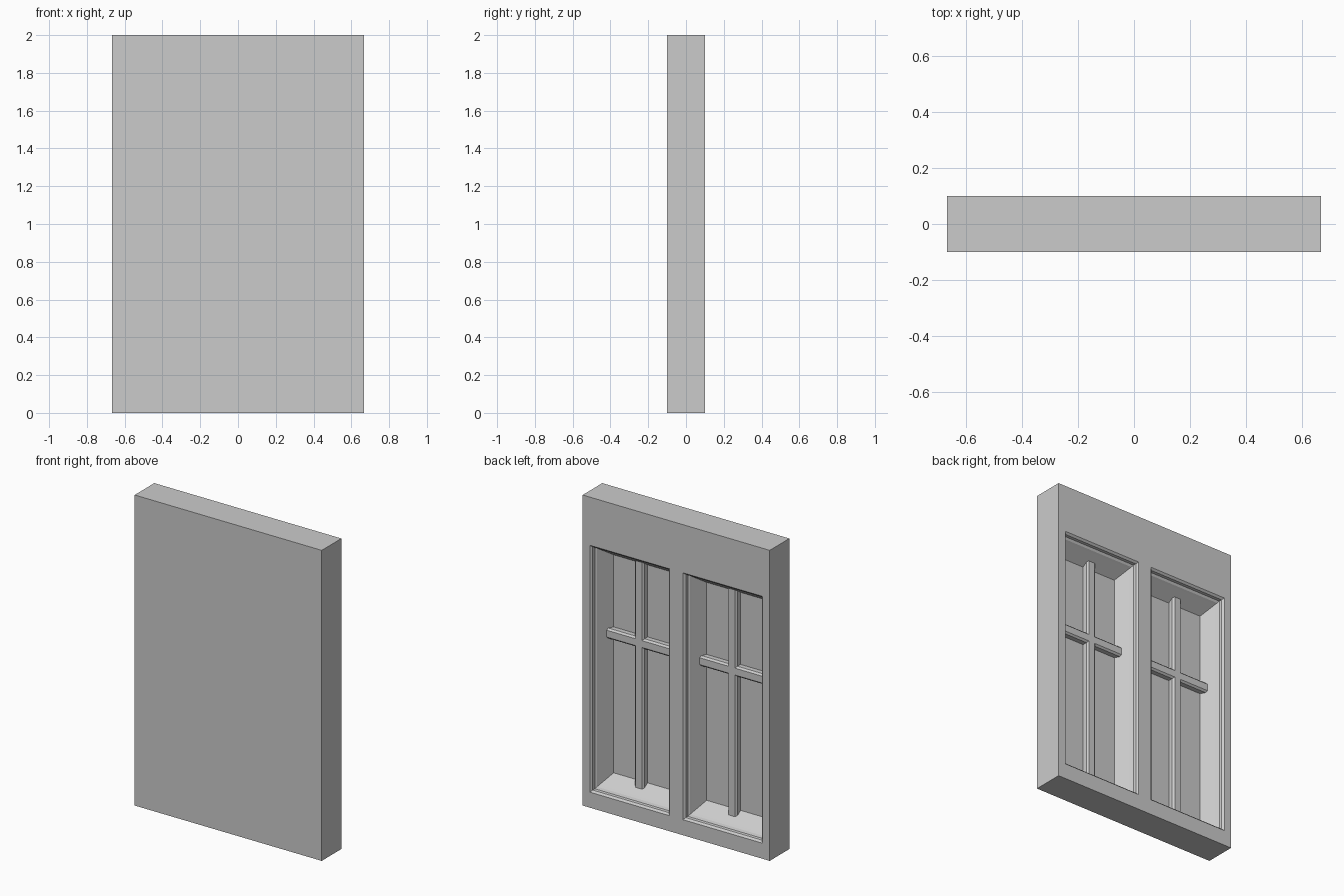
import bpy, bmesh

if "Cube" in bpy.data.objects:
    bpy.data.objects.remove(bpy.data.objects["Cube"])

W, D, H = 1.333, 0.20, 2.0         # overall slab
BACK = D / 2
X0, X1 = 0.048, 0.615              # opening extents on each side
Z0, Z1 = 0.10, 1.69
CX = (X0 + X1) / 2
BAR_Z = 1.10                       # height of the horizontal bars
BAR_FRONT, PANE = 0.093, 0.135     # depths from the back face

# opening section: depth from the back face, side inset, top/bottom inset
PROFILE = [(-0.014, -0.014, -0.014), (0.012, 0.012, 0.012), (0.030, 0.014, 0.014),
           (0.038, 0.025, 0.027), (0.050, 0.031, 0.035), (PANE, 0.075, 0.093)]


def new_object(name, bm):
    bmesh.ops.recalc_face_normals(bm, faces=bm.faces)
    mesh = bpy.data.meshes.new(name)
    bm.to_mesh(mesh)
    bm.free()
    ob = bpy.data.objects.new(name, mesh)
    bpy.context.collection.objects.link(ob)
    return ob


def loft(bm, rings):
    """Skin closed rings of points and cap both ends."""
    rings = [[bm.verts.new(p) for p in r] for r in rings]
    n = len(rings[0])
    for a, b in zip(rings, rings[1:]):
        for i in range(n):
            j = (i + 1) % n
            bm.faces.new((a[i], a[j], b[j], b[i]))
    bm.faces.new(rings[0])
    bm.faces.new(rings[-1])


def opening_cutter(side):
    bm = bmesh.new()
    rings = []
    for d, ix, iz in PROFILE:
        a, b = side * (X0 + ix), side * (X1 - ix)
        y, lo, hi = BACK - d, Z0 + iz, Z1 - iz
        rings.append([(a, y, lo), (b, y, lo), (b, y, hi), (a, y, hi)])
    loft(bm, rings)
    return new_object("opening_cutter", bm)


def glazing_bar(name, cx, vertical):
    """Chamfered bar lying on the pane; ends run into the splayed reveal."""
    bm = bmesh.new()
    hw, c = 0.033, 0.011
    y0, y1 = BACK - PANE - 0.003, BACK - BAR_FRONT
    sec = [(-hw, y0), (hw, y0), (hw, y1 - c), (hw - c, y1), (-hw + c, y1), (-hw, y1 - c)]
    if vertical:
        rings = [[(cx + u, y, z) for u, y in sec] for z in (Z0 + 0.065, Z1 - 0.065)]
    else:
        half = (X1 - X0) / 2 - 0.053
        rings = [[(x, y, BAR_Z + u) for u, y in sec] for x in (cx - half, cx + half)]
    loft(bm, rings)
    return new_object(name, bm)


# solid slab with plain front
bm = bmesh.new()
loft(bm, [[(x, y, z) for x, y in ((-W/2, -D/2), (W/2, -D/2), (W/2, D/2), (-W/2, D/2))]
          for z in (0, H)])
frame = new_object("window_frame", bm)

# moulded, splayed recesses cut into the back
for side in (-1, 1):
    cutter = opening_cutter(side)
    cutter.hide_render = True
    mod = frame.modifiers.new("opening", 'BOOLEAN')
    mod.operation = 'DIFFERENCE'
    mod.solver = 'EXACT'
    mod.object = cutter
    bpy.context.view_layer.objects.active = frame
    bpy.ops.object.modifier_apply(modifier=mod.name)
    bpy.data.objects.remove(cutter, do_unlink=True)

# crossed glazing bars in each recess
for side, label in ((-1, "left"), (1, "right")):
    glazing_bar(label + "_vertical_bar", side * CX, True)
    glazing_bar(label + "_horizontal_bar", side * CX, False)
